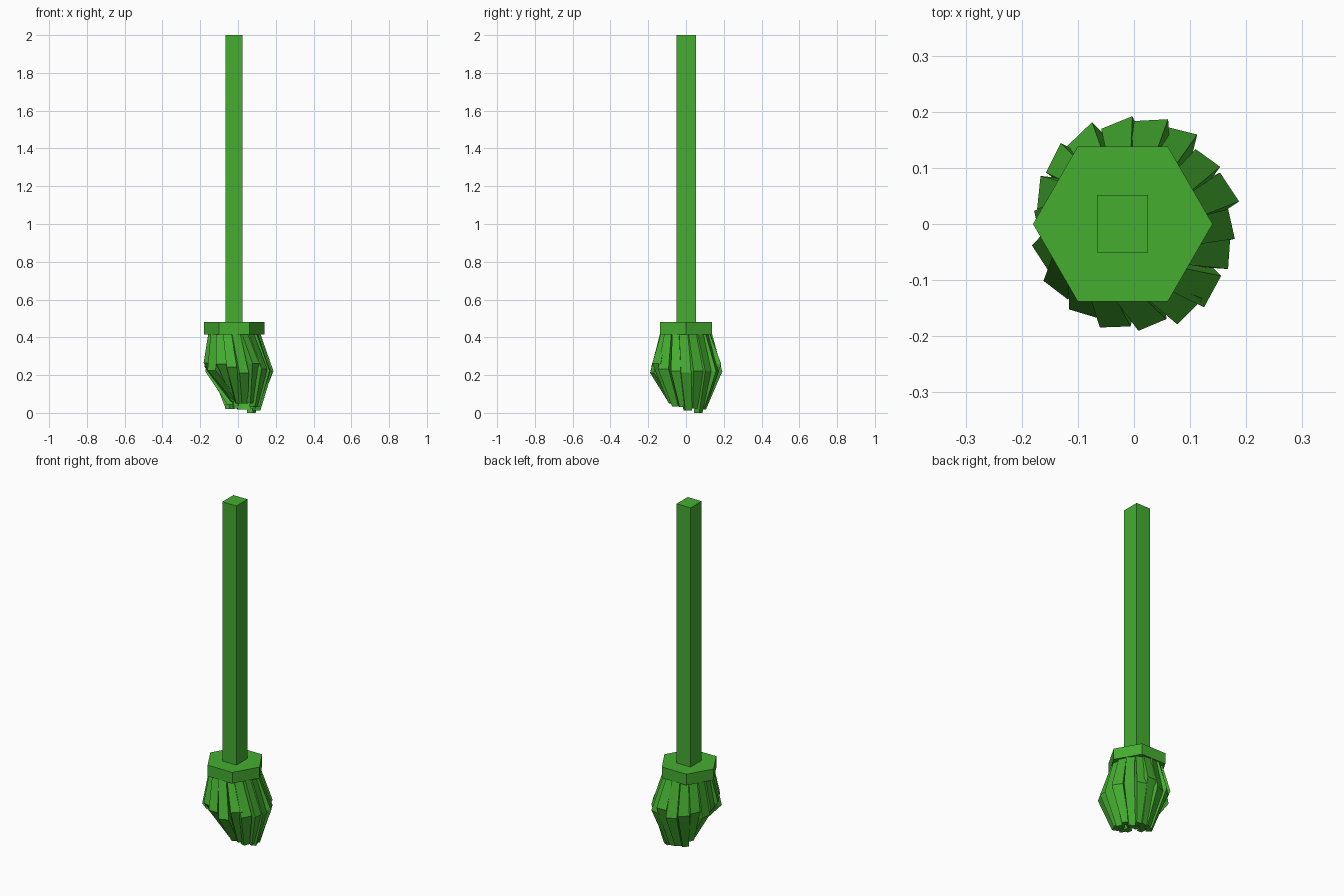
import bpy, bmesh, math, random
from mathutils import Vector

if "Cube" in bpy.data.objects:
    bpy.data.objects.remove(bpy.data.objects["Cube"])

random.seed(4)
mat = bpy.data.materials.new("broom_green")
mat.diffuse_color = (0.06, 0.42, 0.03, 1)
mat.use_nodes = True
mat.node_tree.nodes["Principled BSDF"].inputs["Base Color"].default_value = mat.diffuse_color


def finish(bm, name):
    bmesh.ops.recalc_face_normals(bm, faces=bm.faces)
    me = bpy.data.meshes.new(name)
    bm.to_mesh(me)
    bm.free()
    me.materials.append(mat)
    ob = bpy.data.objects.new(name, me)
    bpy.context.collection.objects.link(ob)
    return ob


def loft(bm, rings):
    """Closed tube through a list of equal-sized rings of points."""
    vs = [[bm.verts.new(p) for p in ring] for ring in rings]
    n = len(vs[0])
    for lo, hi in zip(vs, vs[1:]):
        for i in range(n):
            j = (i + 1) % n
            bm.faces.new((lo[i], lo[j], hi[j], hi[i]))
    bm.faces.new(vs[0][::-1])
    bm.faces.new(vs[-1])


def strand_ring(a, cx, r, z, w, t):
    """Four-sided section at angle a, turned slightly for the pinwheel look."""
    c = Vector((cx + r * math.cos(a), r * math.sin(a), z))
    yaw = a + math.radians(14)
    u = Vector((math.cos(yaw), math.sin(yaw), 0)) * t / 2
    v = Vector((-math.sin(yaw), math.cos(yaw), 0)) * w / 2
    return [c + u + v, c - u + v, c - u - v, c + u - v]


# Square handle
bm = bmesh.new()
loft(bm, [[(x, y, z) for x, y in ((-0.066, -0.051), (0.025, -0.051),
                                  (0.025, 0.052), (-0.066, 0.052))]
          for z in (0.44, 2.0)])
finish(bm, "handle")

# Hexagonal collar
bm = bmesh.new()
loft(bm, [[(-0.02 + 0.16 * math.cos(k * math.pi / 3),
            0.16 * math.sin(k * math.pi / 3), z) for k in range(6)]
          for z in (0.415, 0.48)])
finish(bm, "collar")

# Bent bristles: bulge in the middle, gather at the tips, swept in at front left
bm = bmesh.new()
count = 18
for k in range(count):
    a = 2 * math.pi * (k + random.uniform(-0.12, 0.12)) / count
    sweep = max(0, math.cos(a - math.radians(212))) ** 1.5
    tip_z = 0.035 - 0.025 * math.cos(a - math.radians(50)) + random.uniform(-0.008, 0.012)
    w = random.uniform(0.052, 0.064)
    mid_r = 0.157 + random.uniform(-0.006, 0.006) + 0.006 * abs(math.sin(a))
    rings = [
        strand_ring(a - 0.12, -0.02, 0.113, 0.425, 0.045, 0.036),
        strand_ring(a, 0.0, mid_r, 0.24 + random.uniform(-0.03, 0.025), w, 0.042),
        strand_ring(a + 0.12, 0.01, 0.088 - 0.075 * sweep, max(tip_z, 0.003) if k != 2 else 0.0,
                    0.036, 0.032),
    ]
    loft(bm, rings)
finish(bm, "bristles")
